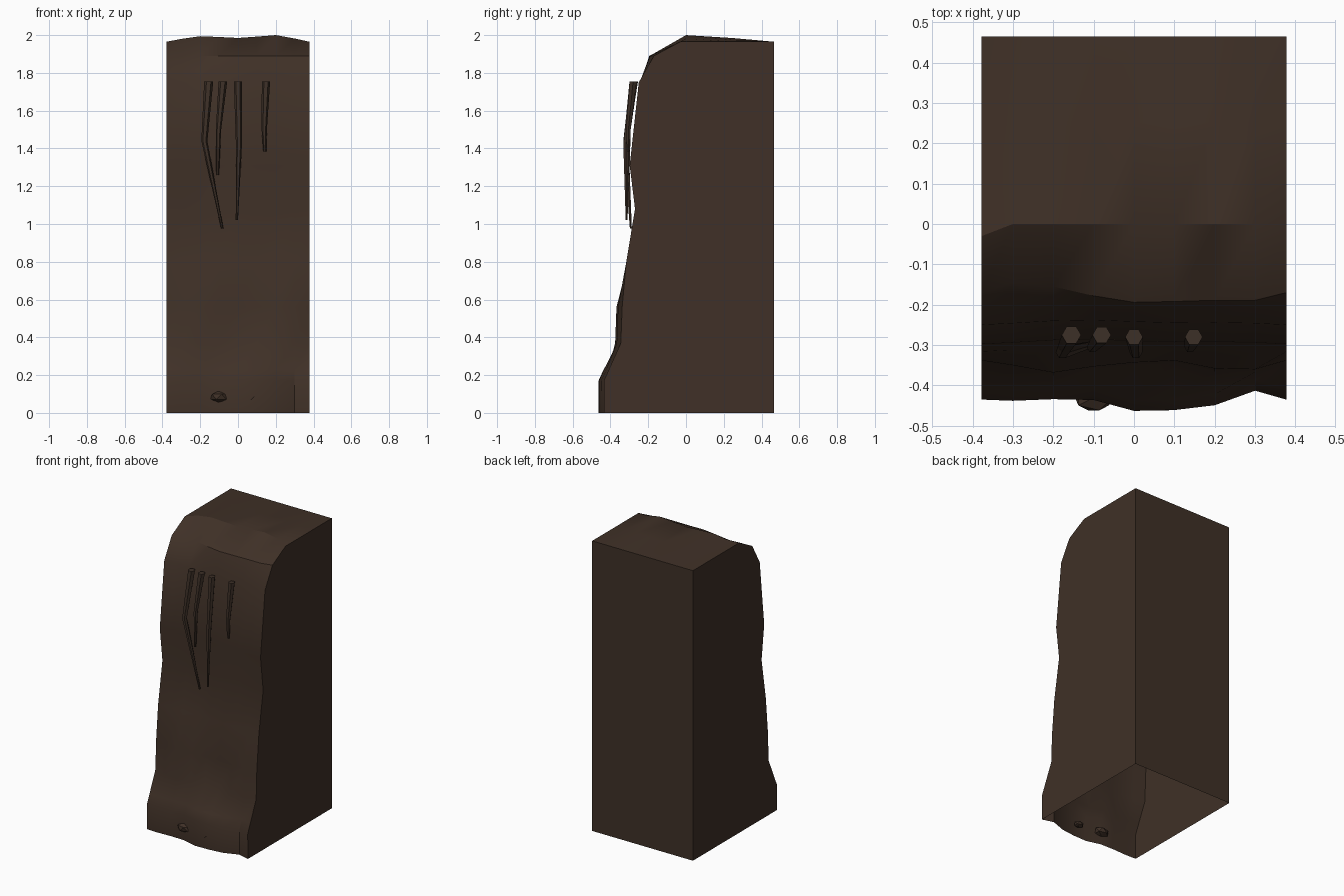
import bpy, bmesh, math
from mathutils import Vector

if "Cube" in bpy.data.objects:
    bpy.data.objects.remove(bpy.data.objects["Cube"])


def material(name, rgb):
    m = bpy.data.materials.new(name)
    m.diffuse_color = (*rgb, 1)
    m.use_nodes = True
    m.node_tree.nodes["Principled BSDF"].inputs["Base Color"].default_value = m.diffuse_color
    return m


earth = material("brown earth", (0.050, 0.030, 0.020))
root_brown = material("root brown", (0.046, 0.029, 0.020))


def finish(bm, name, mat, angle=30):
    me = bpy.data.meshes.new(name)
    bm.to_mesh(me)
    bm.free()
    ob = bpy.data.objects.new(name, me)
    bpy.context.collection.objects.link(ob)
    me.materials.append(mat)
    bpy.ops.object.select_all(action='DESELECT')
    ob.select_set(True)
    bpy.context.view_layer.objects.active = ob
    bpy.ops.object.shade_smooth_by_angle(angle=math.radians(angle))
    return ob


# Earth bank: wavy front and top, flat sides and back, open underneath
xs = [-.3775, -.3, -.2, -.1, 0, .1, .2, .3, .3775]
foot = [0, -.003, .001, -.001, -.028, -.026, -.014, .022, 0]
belly = [0, -.012, -.03, -.015, -.005, 0, -.02, -.022, 0]
waist = [0, .004, .01, .012, .008, .005, .006, .004, 0]
brow = [0, .025, .015, -.008, -.024, -.022, -.019, -.019, 0]
# each row: height, y of the side edge, waviness across x
front = [(0, -.434, foot), (.17, -.435, foot), (.23, -.408, foot),
         (.37, -.345, belly), (.56, -.338, belly), (.8, -.316, waist),
         (1.08, -.27, waist), (1.31, -.298, waist), (1.75, -.25, waist),
         (1.89, -.17, brow)]
ridge = [1.965, 1.98, 1.994, 1.99, 1.985, 1.992, 2.0, 1.982, 1.965]
rows = [[(x, y + w, z) for x, w in zip(xs, wave)] for z, y, wave in front]
for y, k in ((0.0, 1), (.25, .55), (.465, 0)):
    rows.append([(x, y - (.03 if k == 1 and abs(x) > .35 else 0),
                  1.965 + (r - 1.965) * k) for x, r in zip(xs, ridge)])
rows.append([(x, .465, 0) for x in xs])

bm = bmesh.new()
grid = [[bm.verts.new(p) for p in row] for row in rows]
for a, b in zip(grid, grid[1:]):
    for i in range(len(xs) - 1):
        bm.faces.new((a[i], a[i + 1], b[i + 1], b[i]))
bm.faces.new([r[0] for r in grid])
bm.faces.new([r[-1] for r in reversed(grid)])
finish(bm, "earth_bank", earth)


# Dangling roots: tapered tubes through (x, y, z, radius) points
def root(name, pts, sides=6):
    bm = bmesh.new()
    rings = []
    for x, y, z, r in pts:
        rings.append([bm.verts.new((x + r * math.cos(t), y + r * math.sin(t), z))
                      for t in (math.tau * k / sides for k in range(sides))])
    for a, b in zip(rings, rings[1:]):
        for i in range(sides):
            j = (i + 1) % sides
            bm.faces.new((a[i], b[i], b[j], a[j]))
    bm.faces.new(rings[0])
    bm.faces.new(rings[-1][::-1])
    bmesh.ops.recalc_face_normals(bm, faces=bm.faces)
    finish(bm, name, root_brown, 40)


root("root_long_bent", [(-.155, -.275, 1.755, .024), (-.178, -.318, 1.44, .016),
                        (-.083, -.292, .975, .006)])
root("root_short_left", [(-.08, -.275, 1.755, .023), (-.103, -.305, 1.5, .014),
                         (-.108, -.305, 1.26, .007)])
root("root_long_straight", [(0, -.28, 1.755, .022), (.005, -.318, 1.42, .016),
                            (-.006, -.314, 1.02, .006)])
root("root_short_right", [(.148, -.28, 1.755, .022), (.139, -.305, 1.5, .014),
                          (.142, -.305, 1.385, .008)])


# Small stones half buried in the foot
def stone(name, centre, size):
    bm = bmesh.new()
    bmesh.ops.create_icosphere(bm, subdivisions=1, radius=1)
    for v in bm.verts:
        v.co = Vector(centre) + Vector(c * s for c, s in zip(v.co, size))
    finish(bm, name, earth)


stone("stone_large", (-.1, -.43, .085), (.052, .037, .032))
stone("stone_small", (.077, -.438, .078), (.034, .028, .021))
